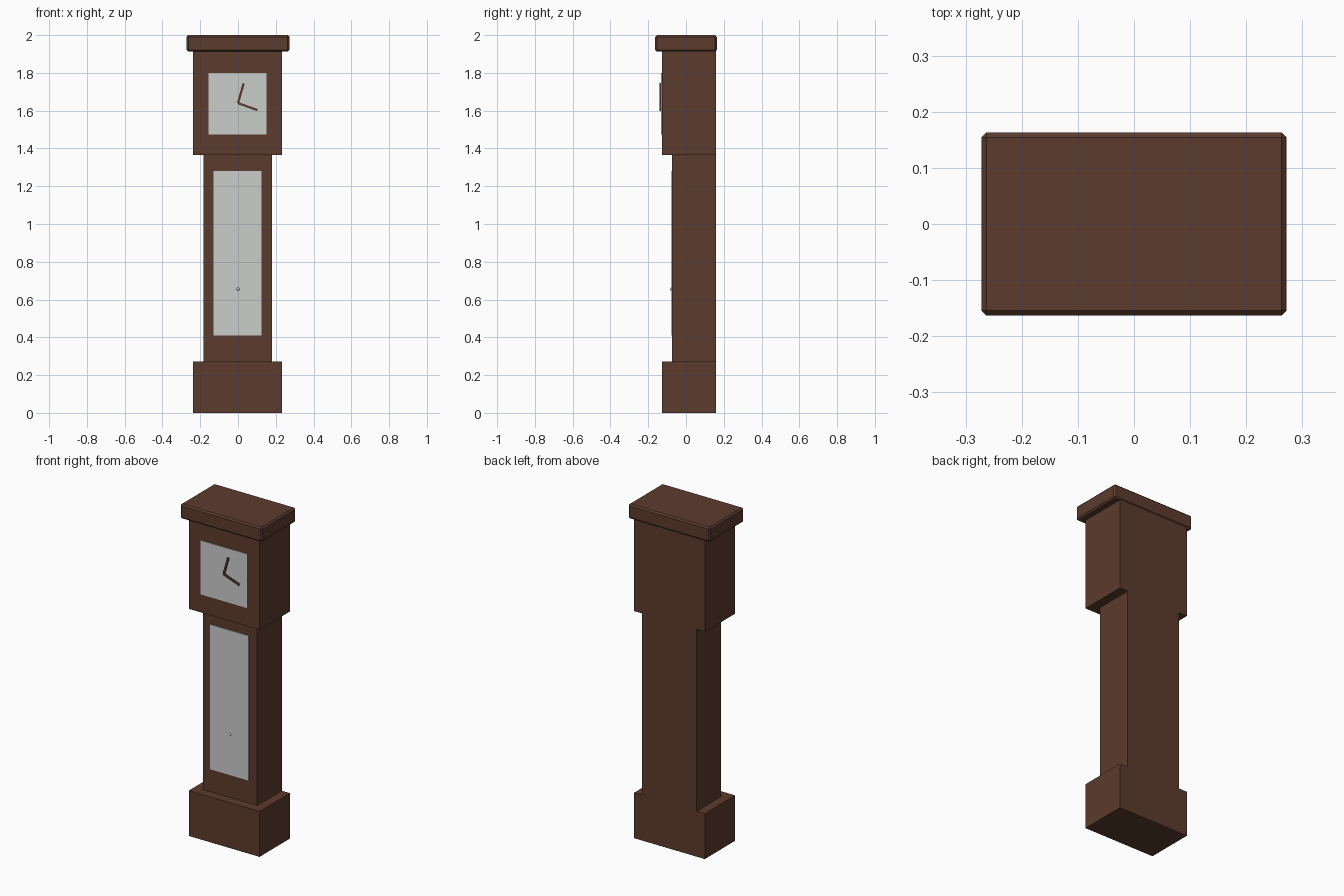
import bpy
import math
from mathutils import Vector

cube = bpy.data.objects.get("Cube")
if cube:
    bpy.data.objects.remove(cube, do_unlink=True)


def material(name, color):
    m = bpy.data.materials.new(name)
    m.use_nodes = True
    m.diffuse_color = (*color, 1)
    m.node_tree.nodes["Principled BSDF"].inputs["Base Color"].default_value = (*color, 1)
    return m


wood = material("dark wood", (0.107, 0.043, 0.027))
pale = material("pale grey", (0.60, 0.61, 0.60))


def box(name, x, y, z, mat, bevel=0):
    """Box from (min, max) ranges on each axis."""
    bpy.ops.mesh.primitive_cube_add(size=1)
    ob = bpy.context.object
    ob.name = name
    ranges = (x, y, z)
    ob.location = [(a + b) / 2 for a, b in ranges]
    ob.scale = [b - a for a, b in ranges]
    bpy.ops.object.transform_apply(location=False, rotation=False, scale=True)
    ob.data.materials.append(mat)
    if bevel:
        mod = ob.modifiers.new("soft edges", "BEVEL")
        mod.width = bevel
        mod.segments = 1
    return ob


def hand(name, start, end, width):
    """Thin clock hand between two (x, z) points on the dial."""
    a, b = Vector(start), Vector(end)
    d = b - a
    ob = box(name, (-width / 2, width / 2), (-0.004, 0.004),
             (-d.length / 2, d.length / 2), wood)
    mid = (a + b) / 2
    ob.location = (mid.x, -0.135, mid.y)
    ob.rotation_euler.y = math.atan2(d.x, d.y)


# Wooden case, flush at the back
back = 0.16
box("base", (-0.237, 0.233), (-0.128, back), (0, 0.273), wood)
box("trunk", (-0.183, 0.179), (-0.073, back), (0.273, 1.365), wood)
box("hood", (-0.237, 0.233), (-0.128, back), (1.365, 1.915), wood)
box("cornice", (-0.272, 0.272), (-0.163, 0.163), (1.912, 2.0), wood, bevel=0.009)

# Dial and door panel
box("dial", (-0.156, 0.151), (-0.132, -0.125), (1.475, 1.80), pale)
box("door_panel", (-0.130, 0.125), (-0.078, -0.070), (0.41, 1.28), pale)

# Clock hands
pivot = (0, 1.64)
hand("minute_hand", pivot, (0.03, 1.745), 0.012)
hand("hour_hand", pivot, (0.103, 1.603), 0.012)

# Door knob
bpy.ops.mesh.primitive_uv_sphere_add(segments=16, ring_count=8, radius=0.008,
                                     location=(0, -0.077, 0.655))
knob = bpy.context.object
knob.name = "door_knob"
knob.data.materials.append(pale)
bpy.ops.object.shade_smooth_by_angle()
